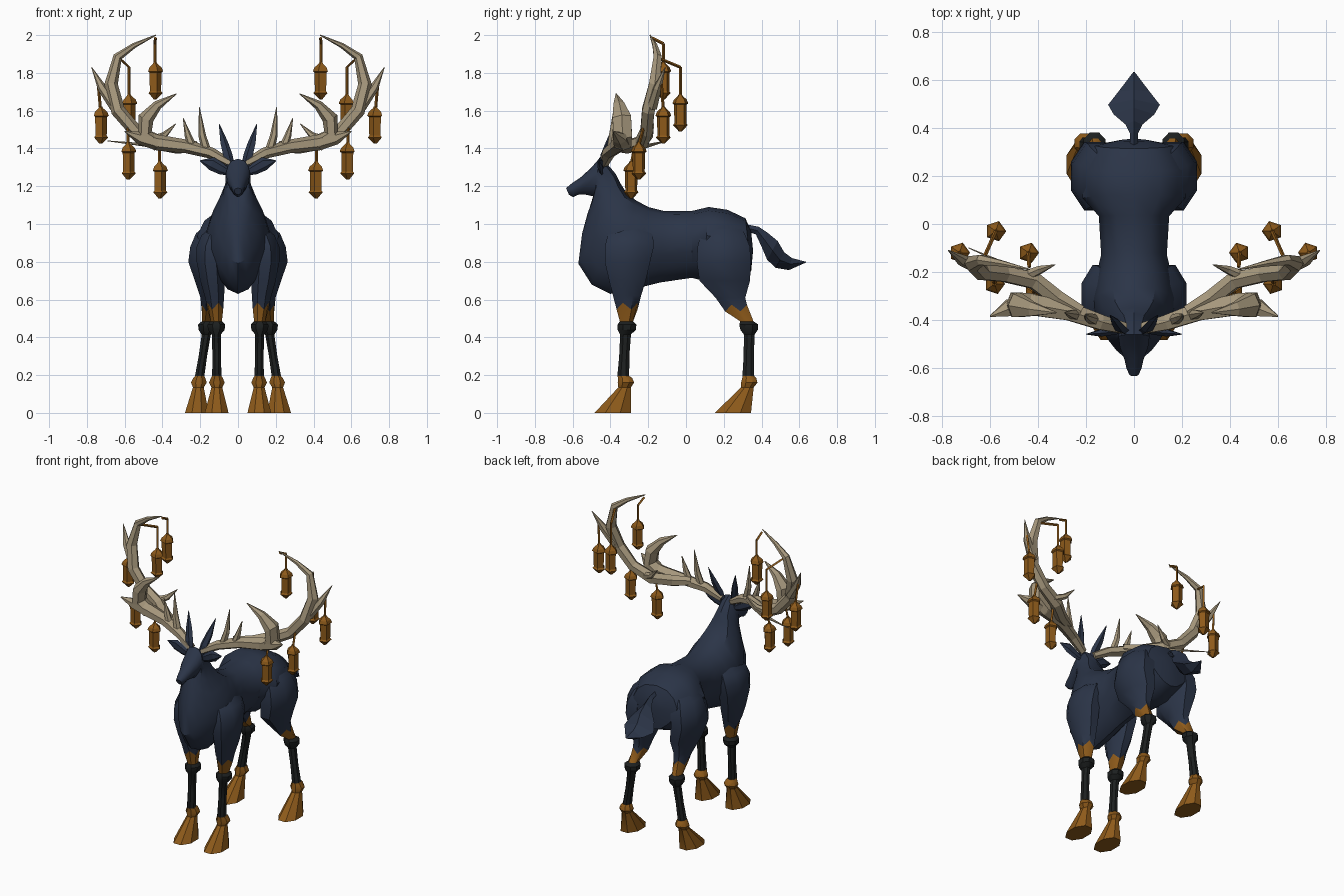
import bpy, bmesh, math
from mathutils import Vector

cube = bpy.data.objects.get("Cube")
if cube:
    bpy.data.objects.remove(cube, do_unlink=True)


def material(name, rgb):
    m = bpy.data.materials.new(name)
    m.use_nodes = True
    m.diffuse_color = (*rgb, 1)
    bsdf = next(n for n in m.node_tree.nodes if n.type == 'BSDF_PRINCIPLED')
    bsdf.inputs["Base Color"].default_value = (*rgb, 1)
    return m


NAVY = material("navy_hide", (0.024, 0.035, 0.064))
GOLD = material("aged_gold", (0.27, 0.103, 0.0105))
BLACK = material("black_stocking", (0.012, 0.014, 0.014))
HORN = material("pale_horn", (0.38, 0.31, 0.202))


def loft(name, rings, mats, bands=None, mirror=True, smooth=None):
    """Skin a list of equal-sized rings; bands gives a material slot per strip."""
    bm = bmesh.new()
    loops = [[bm.verts.new(p) for p in ring] for ring in rings]
    n = len(loops[0])
    for i in range(len(loops) - 1):
        for j in range(n):
            k = (j + 1) % n
            f = bm.faces.new((loops[i][j], loops[i][k], loops[i + 1][k], loops[i + 1][j]))
            f.material_index = bands[i] if bands else 0
    bm.faces.new(loops[0][::-1]).material_index = bands[0] if bands else 0
    bm.faces.new(loops[-1]).material_index = bands[-1] if bands else 0
    bmesh.ops.recalc_face_normals(bm, faces=bm.faces)
    me = bpy.data.meshes.new(name)
    bm.to_mesh(me)
    bm.free()
    ob = bpy.data.objects.new(name, me)
    bpy.context.collection.objects.link(ob)
    for m in mats:
        me.materials.append(m)
    if smooth:
        bpy.ops.object.select_all(action='DESELECT')
        ob.select_set(True)
        bpy.context.view_layer.objects.active = ob
        bpy.ops.object.shade_smooth_by_angle(angle=math.radians(smooth))
    if mirror:
        ob.modifiers.new("Mirror", 'MIRROR')
    return ob


def spine_ring(ty, tz, by, bz, w, n, keel=0.0, power=1.0):
    """Ring across the x axis between a top and a bottom point."""
    top, bot = Vector((0, ty, tz)), Vector((0, by, bz))
    mid, half = (top + bot) / 2, (top - bot) / 2
    out = []
    for j in range(n):
        c, s = math.cos(j * math.tau / n), math.sin(j * math.tau / n)
        x = math.copysign(abs(s) ** power, s) * w * (1 - keel * max(0, -c))
        out.append(mid + half * c + Vector((x, 0, 0)))
    return out


def flat_ring(z, x, y, rx, ry, n, jag=0.0):
    """Horizontal ellipse; jag makes a toothed rim."""
    return [Vector((x + rx * math.cos((j + .5) * math.tau / n),
                    y + ry * math.sin((j + .5) * math.tau / n),
                    z + (jag if j % 2 else -jag))) for j in range(n)]


def tube(name, path, mat, n=6, flat=1.0, ref=(0, 1, 0), mirror=True):
    """Tapered tube through (x, y, z, radius) points."""
    pts = [Vector(p[:3]) for p in path]
    rings = []
    for i, p in enumerate(pts):
        t = (pts[min(i + 1, len(pts) - 1)] - pts[max(i - 1, 0)]).normalized()
        u = t.cross(Vector(ref)).normalized()
        v = u.cross(t)
        r = path[i][3]
        rings.append([p + u * r * math.cos(j * math.tau / n)
                      + v * r * flat * math.sin(j * math.tau / n) for j in range(n)])
    return loft(name, rings, [mat], mirror=mirror)


# Torso, neck and head: top y, top z, bottom y, bottom z, half width
body = [
    (.345, .96, .355, .86, .06), (.315, 1.03, .345, .75, .165), (.22, 1.075, .23, .70, .225),
    (.12, 1.09, .09, .70, .22), (.035, 1.07, .03, .715, .15), (-.12, 1.07, -.14, .69, .14),
    (-.20, 1.09, -.28, .655, .165), (-.265, 1.125, -.40, .63, .18),
    (-.315, 1.165, -.50, .68, .16), (-.347, 1.215, -.57, .79, .122),
    (-.372, 1.265, -.55, .95, .086), (-.41, 1.31, -.52, 1.06, .068),
    (-.46, 1.345, -.485, 1.145, .066), (-.505, 1.295, -.53, 1.155, .06),
    (-.56, 1.245, -.57, 1.155, .041), (-.605, 1.215, -.598, 1.142, .032),
    (-.635, 1.19, -.62, 1.155, .02)]
loft("body_and_head", [spine_ring(*r, 14, .42, .85) for r in body], [NAVY], mirror=False, smooth=35)

# Leaf-shaped tail
tail = [
    (.31, 1.0, .31, .965, .015), (.385, .985, .37, .945, .017), (.43, .955, .40, .88, .035),
    (.485, .91, .43, .81, .085), (.52, .85, .475, .768, .108), (.56, .82, .545, .756, .065),
    (.635, .80, .633, .795, .003)]
loft("tail", [spine_ring(*r, 4) for r in tail], [NAVY], mirror=False)

# Legs: z, x, y, x radius, y radius, jag of the rim
front_leg = [
    (1.0, .085, -.29, .04, .07, 0), (.94, .12, -.295, .08, .13, 0), (.88, .14, -.30, .085, .14, 0),
    (.80, .145, -.31, .08, .13, 0), (.70, .135, -.31, .07, .105, 0), (.62, .125, -.312, .056, .08, 0),
    (.565, .12, -.312, .045, .06, .018), (.485, .115, -.315, .032, .038, 0),
    (.468, .115, -.312, .050, .054, 0), (.44, .115, -.314, .048, .052, 0),
    (.415, .115, -.32, .026, .031, 0), (.30, .113, -.327, .024, .029, 0),
    (.195, .112, -.332, .027, .034, 0),
    (.185, .112, -.322, .034, .04, 0), (.16, .112, -.318, .045, .047, 0),
    (.135, .112, -.325, .031, .036, 0), (0, .113, -.388, .068, .104, 0)]
hind_leg = [
    (1.01, .10, .19, .06, .08, 0), (.95, .135, .195, .095, .125, 0), (.88, .16, .20, .10, .15, 0),
    (.80, .168, .20, .103, .155, 0), (.70, .15, .205, .085, .145, 0), (.61, .148, .235, .055, .085, 0),
    (.555, .152, .265, .043, .062, .018), (.485, .162, .322, .032, .038, 0),
    (.468, .165, .332, .050, .054, 0), (.44, .165, .334, .048, .050, 0),
    (.415, .168, .335, .026, .031, 0), (.30, .186, .332, .024, .029, 0),
    (.195, .203, .33, .027, .034, 0),
    (.185, .205, .335, .034, .04, 0), (.16, .207, .335, .045, .047, 0),
    (.135, .21, .325, .031, .036, 0), (0, .218, .248, .068, .104, 0)]
bands = [0] * 6 + [1] + [2] * 5 + [1] * 4
for name, leg in (("front_leg", front_leg), ("hind_leg", hind_leg)):
    rings = [flat_ring(*r[:5], 8, r[5]) for r in leg]
    loft(name, rings, [NAVY, GOLD, BLACK], bands, smooth=35)

# Side ears and tall upright ears
tube("side_ear", [(.04, -.445, 1.27, .015), (.085, -.45, 1.29, .03), (.14, -.455, 1.32, .036),
                  (.20, -.46, 1.335, .003)], NAVY, 6, .45)
tube("upright_ear", [(.035, -.45, 1.29, .02), (.055, -.435, 1.36, .027), (.075, -.41, 1.43, .022),
                     (.10, -.38, 1.53, .002)], NAVY, 5, .7)

# Antlers: path and depth-to-width ratio of the palm, rear beam and tines
antlers = {
    "antler_palm": (1.2, [(.04, -.435, 1.32, .022), (.14, -.41, 1.375, .03),
                          (.27, -.365, 1.41, .036), (.42, -.338, 1.43, .042),
                          (.52, -.35, 1.455, .034), (.60, -.385, 1.49, .003)]),
    "antler_crescent_tine": (1.35, [(.42, -.335, 1.42, .038), (.495, -.335, 1.47, .042),
                                    (.487, -.34, 1.56, .042), (.425, -.355, 1.63, .025),
                                    (.325, -.37, 1.69, .002)]),
    "antler_rear_beam": (1.0, [(.22, -.365, 1.41, .028), (.32, -.31, 1.41, .038),
                               (.42, -.235, 1.43, .04), (.54, -.21, 1.49, .036),
                               (.635, -.20, 1.60, .038), (.672, -.165, 1.74, .036),
                               (.637, -.15, 1.885, .024), (.55, -.165, 1.945, .014),
                               (.435, -.19, 2.0, .003)]),
    "antler_outer_tine": (1.0, [(.65, -.18, 1.62, .03), (.72, -.15, 1.72, .024),
                                (.775, -.11, 1.83, .002)]),
    "antler_inner_tine": (1.0, [(.165, -.40, 1.38, .025), (.19, -.39, 1.47, .02),
                                (.205, -.38, 1.62, .002)]),
    "antler_middle_tine": (1.0, [(.24, -.38, 1.40, .025), (.265, -.375, 1.47, .018),
                                 (.29, -.37, 1.56, .002)]),
    "antler_rear_tine": (1.0, [(.46, -.22, 1.44, .025), (.39, -.19, 1.47, .018),
                               (.33, -.17, 1.53, .002)]),
}
for name, (flat, path) in antlers.items():
    tube(name, path, HORN, flat=flat)

# Slender extra tine on the right antler only
tube("right_thin_tine", [(-.42, -.22, 1.41, .012), (-.55, -.16, 1.425, .007),
                         (-.69, -.10, 1.44, .002)], HORN, mirror=False)

# Hanging lanterns: x, y, bottom z, then the points of the hanging rod
profile = [(0, .008), (.033, .041), (.043, .033), (.142, .035), (.148, .044), (.168, .036),
           (.188, .014), (.198, .008)]
lanterns = [
    ("tip", .44, -.12, 1.66, [(.44, -.12, 1.955), (.437, -.18, 1.985)]),
    ("rear", .577, -.03, 1.49, [(.577, -.03, 1.83), (.63, -.15, 1.88)]),
    ("outer", .728, -.12, 1.425, [(.74, -.13, 1.74)]),
    ("middle", .582, -.25, 1.235, [(.582, -.225, 1.51)]),
    ("inner", .415, -.29, 1.135, [(.415, -.27, 1.42)]),
]
for label, x, y, z, rod in lanterns:
    loft(label + "_lantern", [flat_ring(z + h, x, y, r, r, 5) for h, r in profile], [GOLD])
    pts = [(x, y, z + .18)] + rod
    for i in range(len(pts) - 1):
        tube(f"{label}_lantern_rod_{i + 1}", [(*pts[i], .008), (*pts[i + 1], .008)], GOLD, 4,
             ref=(1, 0, 0))
